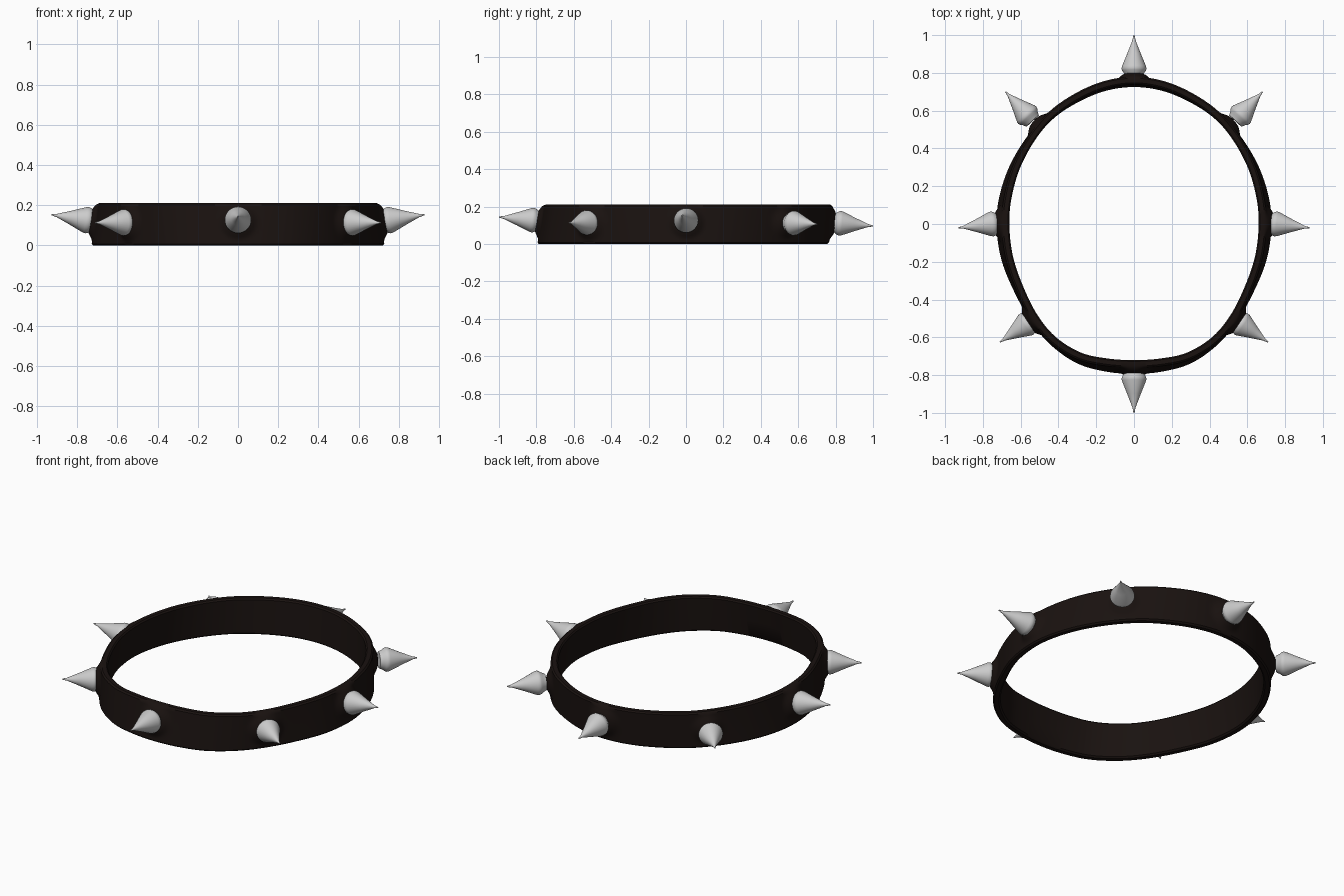
import bpy, bmesh
from math import pi, cos, sin
from mathutils import Vector

if "Cube" in bpy.data.objects:
    bpy.data.objects.remove(bpy.data.objects["Cube"])

H, THICK, SUB = 0.21, 0.04, 10

# Right half of the band outline (outer face, mid height) with outward lean at the top edge
half = [(0, .772, .015), (.2, .737, .012), (.4, .632, .005), (.535, .50, -.003),
        (.64, .33, -.015), (.697, .16, -.026), (.714, 0, -.03), (.692, -.18, -.026),
        (.63, -.35, -.016), (.545, -.51, -.008), (.44, -.635, -.01), (.30, -.727, -.022),
        (.15, -.766, -.032), (0, -.777, -.036)]
loop = [Vector(p) for p in half] + [Vector((-x, y, l)) for x, y, l in half[-2:0:-1]]

# Spikes: base and tip; side ones are mirrored
spikes = [((0, .80, .112), (0, 1.0, .096)), ((0, -.795, .125), (0, -1.0, .144))]
for b, t in [((.728, .003, .122), (.928, -.02, .153)),
             ((.55, .56, .112), (.68, .70, .106)),
             ((.55, -.518, .114), (.71, -.625, .113))]:
    for s in (1, -1):
        spikes.append(((s * b[0], b[1], b[2]), (s * t[0], t[1], t[2])))
spikes = [(Vector(b), Vector(t)) for b, t in spikes]


def spline(pts):
    """Closed smooth curve through the points."""
    out, n = [], len(pts)
    for i in range(n):
        a, b, c, d = (pts[(i + k) % n] for k in (-1, 0, 1, 2))
        for k in range(SUB):
            t = k / SUB
            out.append(.5 * (2 * b + (c - a) * t + (2 * a - 5 * b + 4 * c - d) * t * t
                             + (3 * b - a - 3 * c + d) * t ** 3))
    return out


def finish(bm, name, angle, mat=None):
    bmesh.ops.recalc_face_normals(bm, faces=bm.faces)
    me = bpy.data.meshes.new(name)
    bm.to_mesh(me)
    bm.free()
    ob = bpy.data.objects.new(name, me)
    bpy.context.collection.objects.link(ob)
    if mat:
        me.materials.append(mat)
    bpy.ops.object.select_all(action='DESELECT')
    ob.select_set(True)
    bpy.context.view_layer.objects.active = ob
    bpy.ops.object.shade_smooth_by_angle(angle=angle)
    return ob


def skin(bm, rings, closed):
    for i in range(len(rings) if closed else len(rings) - 1):
        r, q = rings[i], rings[(i + 1) % len(rings)]
        for j in range(len(r)):
            k = (j + 1) % len(r)
            bm.faces.new((r[j], r[k], q[k], q[j]))


# Leather band: cross-section swept round the outline, with a mound under each spike
ROWS = 16
section = [(-.008, 0)] + [(0, .008 + (H - .016) * i / ROWS) for i in range(ROWS + 1)]
section += [(-.008, H), (-THICK + .008, H), (-THICK, H - .008),
            (-THICK, H / 2), (-THICK, .008), (-THICK + .008, 0)]
path = spline(loop)
bm = bmesh.new()
rings = []
for i, p in enumerate(path):
    q = path[(i + 1) % len(path)] - path[i - 1]
    nrm = Vector((-q.y, q.x, 0)).normalized()
    if nrm.dot(Vector((p.x, p.y, 0))) < 0:
        nrm = -nrm
    ring = []
    for off, z in section:
        v = Vector((p.x, p.y, z)) + nrm * (off + p.z * (z / H - .5))
        if off == 0:
            d = min((v - b).length for b, t in spikes)
            f = max(0, min(1, (.105 - d) / .055))
            v += nrm * .026 * f * f * (3 - 2 * f)
        ring.append(bm.verts.new(v))
    rings.append(ring)
skin(bm, rings, True)
leather = bpy.data.materials.new("dark_leather")
leather.diffuse_color = (.010, .006, .005, 1)
leather.use_nodes = True
leather.node_tree.nodes["Principled BSDF"].inputs["Base Color"].default_value = leather.diffuse_color
finish(bm, "collar_band", .7, leather)

# Metal spikes: lathed cones with a rounded base
profile = [(-.02, .045), (0, .054), (.012, .063), (.022, .066), (.034, .064),
           (.10, .036), (.17, .008), (.196, .003)]
for n, (b, t) in enumerate(spikes):
    rot = (t - b).to_track_quat('Z', 'Y')
    length = (t - b).length
    bm = bmesh.new()
    rings = [[bm.verts.new(b + rot @ Vector((r * cos(a), r * sin(a), h * length / .196)))
              for a in (2 * pi * k / 32 for k in range(32))] for h, r in profile]
    skin(bm, rings, False)
    bm.faces.new(rings[0])
    bm.faces.new(rings[-1])
    finish(bm, f"spike_{n + 1}", .8)
